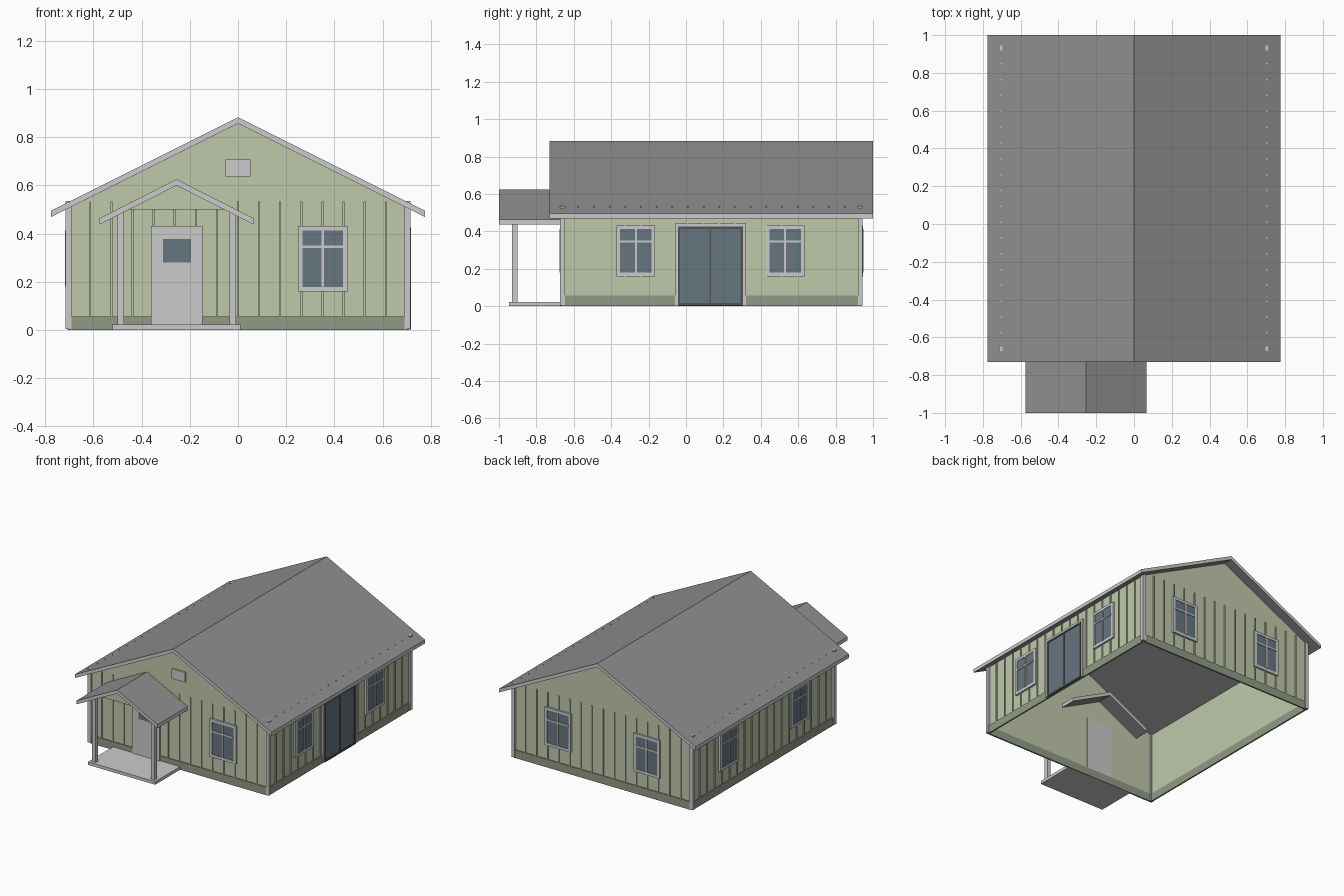
import bpy, bmesh
from mathutils import Vector

if "Cube" in bpy.data.objects:
    bpy.data.objects.remove(bpy.data.objects["Cube"])

W, Y0, Y1 = 0.70, -0.66, 0.932      # wall half width, front and back planes
TOP = 0.533                         # top of battens


def material(name, r, g, b):
    m = bpy.data.materials.new(name)
    m.diffuse_color = (r, g, b, 1)
    m.use_nodes = True
    m.node_tree.nodes["Principled BSDF"].inputs["Base Color"].default_value = m.diffuse_color
    return m


GREEN = material("wall_green", 0.527, 0.584, 0.408)
BASE = material("base_green", 0.287, 0.323, 0.238)
GLASS = material("glass_blue", 0.136, 0.181, 0.216)
DARK = material("dark_frame", 0.09, 0.09, 0.09)
ROOF = material("roof_grey", 0.279, 0.279, 0.281)
TRIM = material("trim_grey", 0.80, 0.80, 0.80)


def finish(name, bm, *mats):
    mesh = bpy.data.meshes.new(name)
    bm.to_mesh(mesh)
    bm.free()
    for m in mats:
        mesh.materials.append(m)
    ob = bpy.data.objects.new(name, mesh)
    bpy.context.collection.objects.link(ob)
    return ob


def boxes(name, spans, mat):
    """One object made of boxes, each (x0, x1, y0, y1, z0, z1)."""
    bm = bmesh.new()
    for s in spans:
        lo, hi = Vector(s[0::2]), Vector(s[1::2])
        for v in bmesh.ops.create_cube(bm, size=1)["verts"]:
            v.co = (lo + hi) / 2 + v.co * (hi - lo)
    return finish(name, bm, mat)


def on_wall(side, u0, u1, z0, z1, d0, d1):
    """Box on a wall: u runs along it, d is the distance outward."""
    if side == "front":
        return (u0, u1, Y0 - d1, Y0 - d0, z0, z1)
    if side == "back":
        return (u0, u1, Y1 + d0, Y1 + d1, z0, z1)
    if side == "right":
        return (W + d0, W + d1, u0, u1, z0, z1)
    return (-W - d1, -W - d0, u0, u1, z0, z1)


def frame(side, u0, u1, z0, z1, b, d0, d1, bottom=True):
    """Boxes of a rectangular border of width b."""
    out = [on_wall(side, u0, u0 + b, z0, z1, d0, d1),
           on_wall(side, u1 - b, u1, z0, z1, d0, d1),
           on_wall(side, u0 + b, u1 - b, z1 - b, z1, d0, d1)]
    if bottom:
        out.append(on_wall(side, u0 + b, u1 - b, z0, z0 + b, d0, d1))
    return out


def prism(name, profile, y0, y1, *mats):
    """Extrude an x-z profile along y."""
    bm = bmesh.new()
    face = bm.faces.new([bm.verts.new((x, y0, z)) for x, z in profile])
    ext = bmesh.ops.extrude_face_region(bm, geom=[face])["geom"]
    for v in ext:
        if isinstance(v, bmesh.types.BMVert):
            v.co.y = y1
    bmesh.ops.recalc_face_normals(bm, faces=bm.faces)
    if len(mats) > 1:               # vertical faces take the second material
        for f in bm.faces:
            f.normal_update()
            f.material_index = int(abs(f.normal.z) < 0.1)
    return finish(name, bm, *mats)


def gable_roof(name, cx, half, ridge, eave, y0, y1, t=0.026):
    prism(name, [(cx - half, eave), (cx, ridge), (cx + half, eave),
                 (cx + half, eave - t), (cx, ridge - t), (cx - half, eave - t)],
          y0, y1, ROOF, TRIM)


# Hollow wall shell, open below and under the roof
bm = bmesh.new()
prof = [(-W, 0), (W, 0), (W, 0.509), (0, 0.856), (-W, 0.509)]
f = [bm.verts.new((x, Y0, z)) for x, z in prof]
b = [bm.verts.new((x, Y1, z)) for x, z in prof]
for loop in (f, b[::-1], [f[1], b[1], b[2], f[2]], [f[4], b[4], b[0], f[0]]):
    bm.faces.new(loop)
finish("walls", bm, GREEN)

# Roofs
gable_roof("main_roof", 0, 0.775, 0.882, 0.495, -0.73, 1.0)
gable_roof("porch_roof", -0.255, 0.32, 0.625, 0.463, -1.0, -0.55)

# Base band, battens and corner boards
SIDES = {"front": (-W, W, 16), "back": (-W, W, 16),
         "right": (Y0, Y1, 19), "left": (Y0, Y1, 19)}
for side, (a, c, n) in SIDES.items():
    boxes(side + "_base_band", [on_wall(side, a, c, 0, 0.057, -0.004, 0.007)], BASE)
    step = (c - a) / n
    boxes(side + "_battens",
          [on_wall(side, a + i * step - 0.004, a + i * step + 0.004, 0.057, TOP, 0, 0.007)
           for i in range(1, n)], GREEN)
h = 0.0125
boxes("corner_boards", [(x - h, x + h, y - h, y + h, 0.005, TOP + 0.002)
                        for x in (-0.7025, 0.7025) for y in (Y0, Y1)], TRIM)

# Windows: frame, glass and glazing bars
for side, centres in {"front": [0.352], "back": [-0.35, 0.35],
                      "right": [-0.268, 0.53], "left": [-0.268, 0.53]}.items():
    for i, u in enumerate(centres):
        name = f"{side}_window_{i + 1}"
        boxes(name + "_frame", frame(side, u - 0.103, u + 0.103, 0.16, 0.432, 0.019, 0.001, 0.014), TRIM)
        boxes(name + "_glass", [on_wall(side, u - 0.085, u + 0.085, 0.178, 0.414, 0.001, 0.011)], GLASS)
        boxes(name + "_bars",
              [on_wall(side, u - 0.005, u + 0.005, 0.18, 0.413, 0.01, 0.017),
               on_wall(side, u - 0.084, u + 0.084, 0.34, 0.351, 0.01, 0.017)], TRIM)

# Front door and gable vent
boxes("front_door", [on_wall("front", -0.36, -0.148, 0.02, 0.432, -0.003, 0.014)], TRIM)
boxes("front_door_glass", [on_wall("front", -0.311, -0.195, 0.28, 0.377, 0.01, 0.017)], GLASS)
boxes("gable_vent", [on_wall("front", -0.053, 0.052, 0.637, 0.706, 0.001, 0.014)], TRIM)

# Sliding door on the right
boxes("sliding_door_trim", frame("right", -0.06, 0.32, 0.005, 0.441, 0.017, 0.001, 0.013, False), TRIM)
boxes("sliding_door_frame",
      frame("right", -0.044, 0.304, 0.003, 0.425, 0.013, 0.001, 0.017)
      + [on_wall("right", 0.126, 0.134, 0.01, 0.42, 0.001, 0.017)], DARK)
boxes("sliding_door_glass", [on_wall("right", -0.035, 0.295, 0.01, 0.415, 0.001, 0.012)], GLASS)

# Porch slab, posts and gable panel
boxes("porch_slab", [(-0.52, 0.01, -0.947, Y0, 0, 0.022)], TRIM)
boxes("porch_posts", [(x - 0.014, x + 0.014, -0.929, -0.901, 0.022, 0.49)
                      for x in (-0.486, -0.022)], TRIM)
prism("porch_gable", [(-0.455, 0.50), (-0.055, 0.50), (-0.255, 0.601)], -0.925, -0.905, GREEN)
